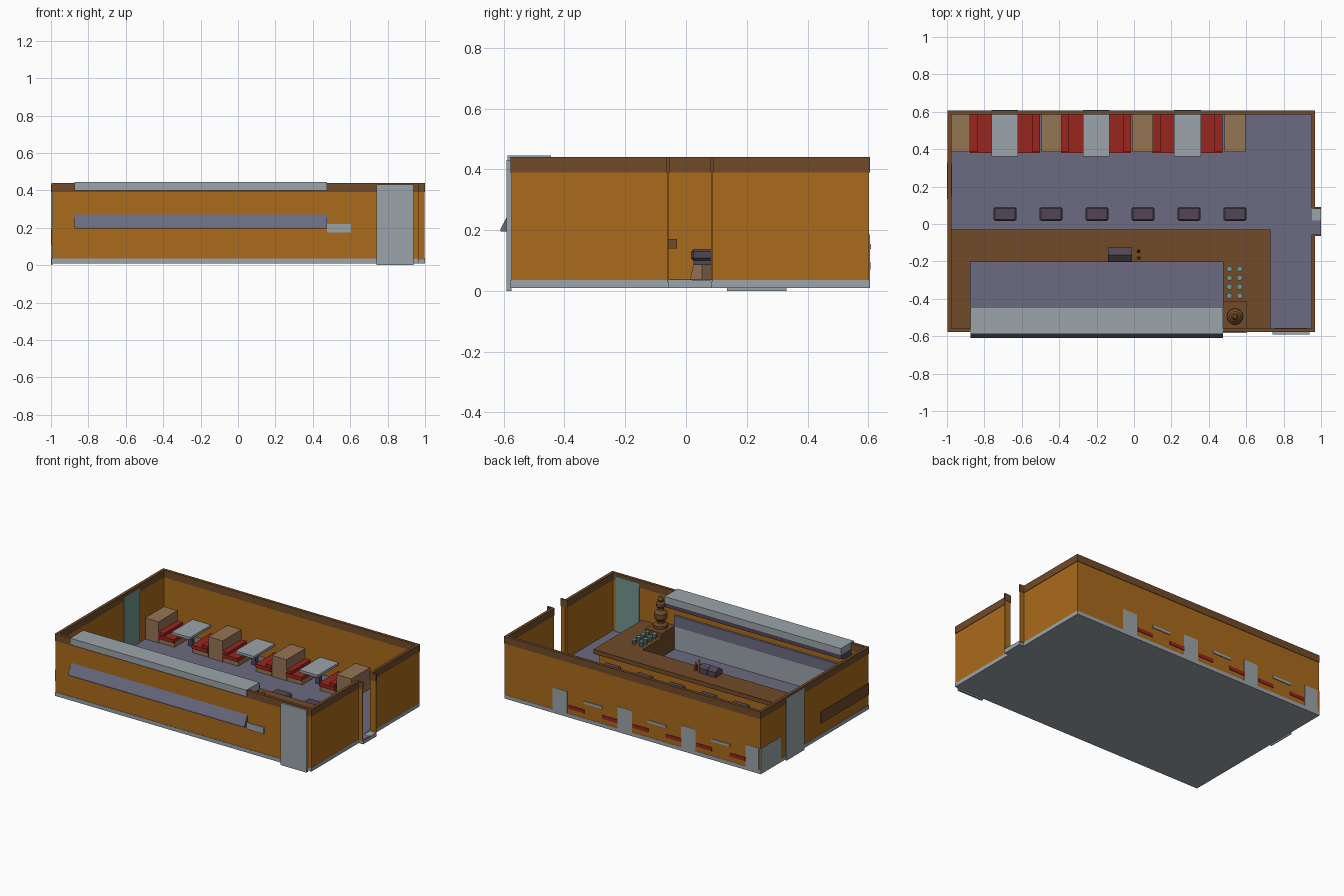
import bpy, bmesh, math

if "Cube" in bpy.data.objects:
    bpy.data.objects.remove(bpy.data.objects["Cube"], do_unlink=True)


def material(name, r, g, b):
    # sRGB bytes to a flat linear colour
    col = tuple((c / 255) ** 2.2 for c in (r, g, b)) + (1,)
    m = bpy.data.materials.new(name)
    m.use_nodes = True
    m.diffuse_color = col
    bsdf = m.node_tree.nodes["Principled BSDF"]
    bsdf.inputs["Base Color"].default_value = col
    bsdf.inputs["Roughness"].default_value = 0.8
    return m


ORANGE = material("orange_wall", 168, 106, 33)
BROWN = material("dark_wood", 112, 76, 45)
GREY = material("light_grey", 154, 163, 169)
PURPLE = material("slate_purple", 106, 106, 128)
TAN = material("tan_wood", 148, 116, 84)
RED = material("red_cushion", 152, 42, 36)
TEAL = material("teal_glass", 112, 148, 144)
DARK = material("dark_plum", 82, 72, 84)


def finish(name, bm, mat):
    bmesh.ops.recalc_face_normals(bm, faces=bm.faces)
    me = bpy.data.meshes.new(name)
    bm.to_mesh(me)
    bm.free()
    me.materials.append(mat)
    ob = bpy.data.objects.new(name, me)
    bpy.context.collection.objects.link(ob)
    return ob


def box(name, mat, x0, x1, y0, y1, z0, z1):
    bm = bmesh.new()
    bmesh.ops.create_cube(bm, size=1)
    for v in bm.verts:
        v.co = (x1 if v.co.x > 0 else x0, y1 if v.co.y > 0 else y0, z1 if v.co.z > 0 else z0)
    return finish(name, bm, mat)


def prism(name, mat, profile, x0, x1):
    # y-z profile swept along x
    bm = bmesh.new()
    face = bm.faces.new([bm.verts.new((x0, y, z)) for y, z in profile])
    ext = bmesh.ops.extrude_face_region(bm, geom=[face])["geom"]
    moved = [e for e in ext if isinstance(e, bmesh.types.BMVert)]
    bmesh.ops.translate(bm, verts=moved, vec=(x1 - x0, 0, 0))
    return finish(name, bm, mat)


def lathe(name, mat, x, y, profile, sides=12):
    # radius-height profile turned about a vertical axis
    bm = bmesh.new()
    rings = []
    for r, z in profile:
        angles = [math.tau * i / sides for i in range(sides)]
        rings.append([bm.verts.new((x + r * math.cos(a), y + r * math.sin(a), z)) for a in angles])
    for a, b in zip(rings, rings[1:]):
        for i in range(sides):
            j = (i + 1) % sides
            bm.faces.new((a[i], a[j], b[j], b[i]))
    bm.faces.new(rings[0])
    bm.faces.new(rings[-1])
    return finish(name, bm, mat)


# Room extents
L, R, F, B = -0.993, 0.965, -0.575, 0.603
T = 0.014
FLOOR, RAIL, TOP = 0.03, 0.39, 0.44
GAP0, GAP1 = -0.06, 0.085

# Floor and plinth
box("plinth", GREY, L - 0.003, R + 0.001, F - 0.003, B + 0.002, 0.01, FLOOR + 0.006)
box("floor_surface", PURPLE, L + T, R - T, F + T, B - T, FLOOR, FLOOR + 0.009)
box("threshold", GREY, R - T, 1, GAP0, GAP1, 0.01, FLOOR + 0.006)
box("threshold_floor", PURPLE, R - T, 1, GAP0, 0.02, FLOOR, FLOOR + 0.009)


def wall(name, x0, x1, y0, y1):
    e = 0.003
    box(name + "_wall", ORANGE, x0, x1, y0, y1, FLOOR, RAIL)
    box(name + "_rail", BROWN, x0 - e, x1 + e, y0 - e, y1 + e, RAIL, TOP)


# Walls with top rails, doorway on the +x side
wall("front", L, R, F, F + T)
wall("back", L, R, B - T, B)
wall("right_side", L, L + T, F, B)
wall("left_side_front", R - T, R, F, GAP0)
wall("left_side_back", R - T, R, GAP1, B)
for name, y in (("front", GAP0), ("back", GAP1)):
    box(name + "_jamb", ORANGE, R, 0.998, y - 0.003, y + 0.003, FLOOR, RAIL)
    box(name + "_jamb_rail", BROWN, R, 1, y - 0.005, y + 0.005, RAIL, TOP)

# Doors, grey outside and glazed inside
box("front_door", GREY, 0.74, 0.937, F - 0.015, F, 0, 0.43)
box("front_door_glass", TEAL, 0.75, 0.927, F + T, F + T + 0.005, 0.04, 0.42)
box("side_door", GREY, -1, L, 0.135, 0.33, 0, 0.43)
box("side_door_glass", TEAL, L + T, L + T + 0.005, 0.145, 0.32, 0.04, 0.42)

# Serving window awning and kitchen fittings
KL, KR = -0.873, 0.475
prism("awning", PURPLE, [(F, 0.27), (-0.61, 0.205), (-0.61, 0.195), (F, 0.195)], KL, KR)
box("kitchen_back_panel", GREY, KL, KR, F + T, F + T + 0.01, 0.04, 0.2)
box("window_shutter", PURPLE, KL, KR, F + T, F + T + 0.015, 0.2, 0.275)
box("hood_top", GREY, KL, KR, F - 0.012, -0.445, 0.4, 0.445)
prism("hood_skirt", DARK, [(F + T, 0.4), (-0.45, 0.4), (-0.45, 0.37), (F + T, 0.33)], KL, KR)

# U-shaped counter
C = 0.17
COUNTER_END = 0.73
for name, x0, x1, y0, y1 in (
    ("bar", L + T, COUNTER_END, -0.203, -0.03),
    ("right_wing", L + T, KL, F + T, -0.203),
    ("left_wing", KR, COUNTER_END, F + T, -0.203),
):
    box("counter_top_" + name, BROWN, x0, x1, y0, y1, C - 0.03, C)
    far = x1 - 0.03 if x1 == COUNTER_END else x1
    near = y1 - 0.035 if name == "bar" else y1
    box("counter_body_" + name, BROWN, x0, far, y0, near, FLOOR, C - 0.03)
box("counter_front_panel", ORANGE, L + T, 0.7, -0.066, -0.061, 0.04, C - 0.03)
box("counter_end_panel", ORANGE, 0.699, 0.705, F + T, -0.061, 0.04, C - 0.03)
box("counter_outer_panel", BROWN, L - 0.005, L, F, -0.05, 0.11, 0.19)

# Urn on its stand
box("urn_stand", BROWN, 0.475, 0.605, F + T, -0.415, C, 0.2)
box("urn_stand_back", GREY, 0.475, 0.605, F - 0.008, F, 0.175, 0.22)
urn = lathe("urn", BROWN, 0.54, -0.495, [
    (0.045, 0.2), (0.045, 0.22), (0.025, 0.23), (0.025, 0.245), (0.043, 0.265),
    (0.043, 0.3), (0.022, 0.32), (0.022, 0.335), (0.03, 0.345), (0.03, 0.365),
    (0.015, 0.375), (0.02, 0.39), (0.01, 0.41)], 16)

# Cups in two rows
for i in range(2):
    for j in range(4):
        lathe("cup", TEAL, 0.51 + i * 0.055, -0.24 - j * 0.048,
              [(0.012, C), (0.016, C + 0.035)], 10)

# Till and sauce bottles
for x in (-0.139, -0.074):
    prism("till", DARK, [(-0.2, C), (-0.2, C + 0.03), (-0.165, C + 0.055),
                         (-0.125, C + 0.035), (-0.125, C)], x, x + 0.063)
for name, mat, y in (("red_bottle", RED, -0.145), ("tan_bottle", TAN, -0.18)):
    lathe(name, mat, 0.025, y, [(0.011, C), (0.011, C + 0.035), (0.004, C + 0.045),
                                (0.004, C + 0.06)], 8)

# Bar stools
for i in range(6):
    x = -0.69 + i * 0.246
    leg = lathe("stool_leg", TAN, x, 0.053, [(0.04, 0.036), (0.028, 0.09)], 4)
    box("stool_seat_low", DARK, x - 0.052, x + 0.052, 0.025, 0.081, 0.085, 0.1)
    seat = box("stool_seat", DARK, x - 0.061, x + 0.061, 0.016, 0.09, 0.1, 0.137)
    bev = seat.modifiers.new("bevel", "BEVEL")
    bev.width, bev.segments = 0.008, 1

# Booth backs with outer wall plates
for x0, x1 in ((L + T, -0.877), (-0.495, -0.387), (-0.01, 0.102), (0.485, 0.597)):
    box("booth_back", TAN, x0, x1, 0.385, B - T, FLOOR, 0.185)
    box("booth_outer_plate", GREY, x0, x1, B, B + 0.002, FLOOR, 0.185)
box("booth_side_plate", GREY, L - 0.003, L, 0.385, B, FLOOR, 0.185)

# Booth benches, pairs facing each table
for i in range(3):
    x = -0.69 + i * 0.488
    for s in (-1, 1):
        a, b = sorted((x + s * 0.068, x + s * 0.187))
        box("bench_base", TAN, a, b, 0.39, B - T, FLOOR, 0.07)
        box("bench_cushion", RED, a, b, 0.38, B + 0.004, 0.07, 0.095)
        c, d = sorted((x + s * 0.145, x + s * 0.187))
        box("bench_back_cushion", RED, c, d, 0.385, B - T, 0.095, 0.115)
    box("table_top", GREY, x - 0.071, x + 0.071, 0.36, B + 0.006, 0.138, 0.155)
    box("table_leg", DARK, x - 0.015, x + 0.015, 0.46, 0.49, FLOOR, 0.138)

# Smooth the turned urn
bpy.ops.object.select_all(action="DESELECT")
urn.select_set(True)
bpy.context.view_layer.objects.active = urn
bpy.ops.object.shade_smooth_by_angle(angle=math.radians(35))
